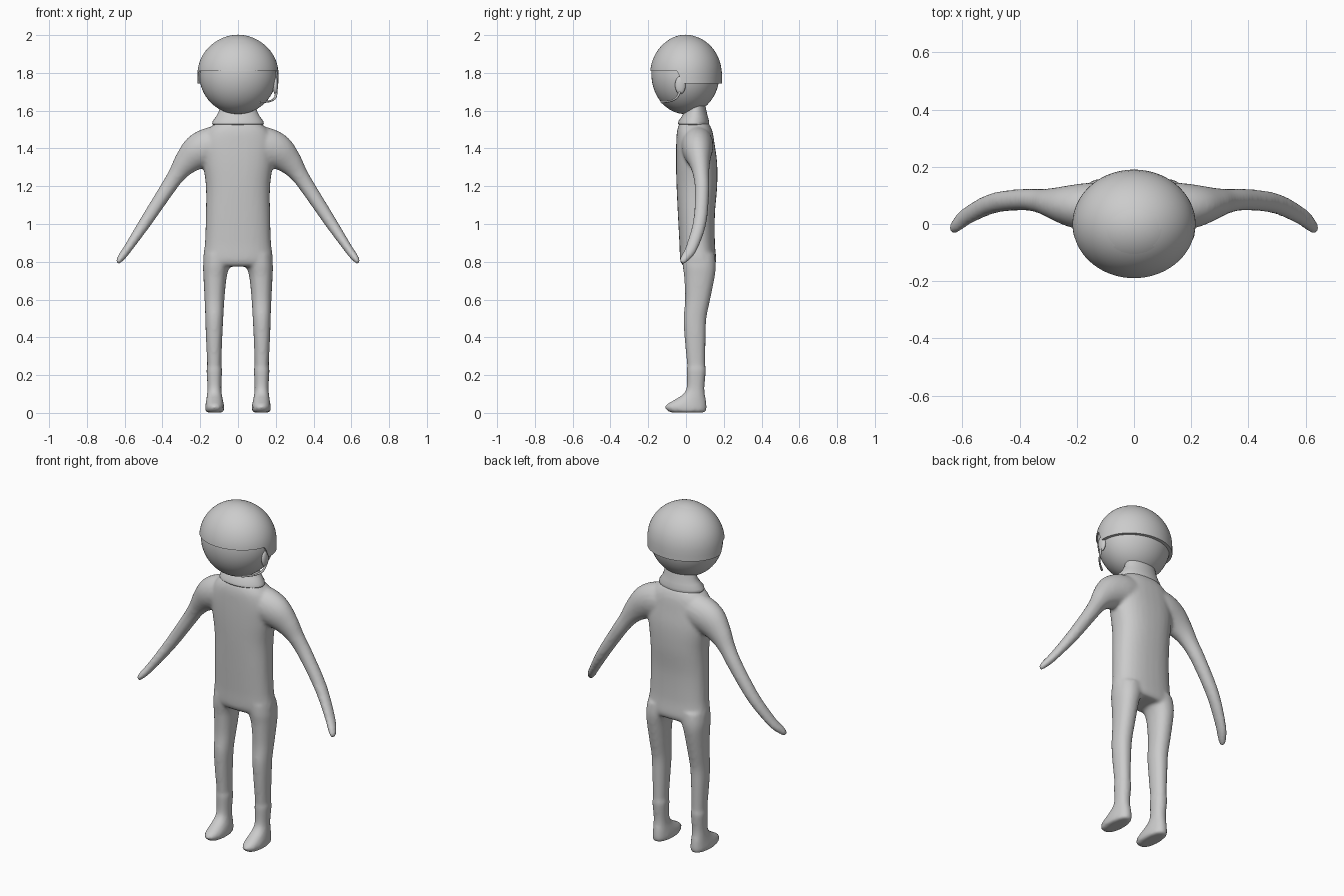
import bpy, bmesh, math
from mathutils import Vector

if "Cube" in bpy.data.objects:
    bpy.data.objects.remove(bpy.data.objects["Cube"])

GREY = bpy.data.materials.new("light grey")
GREY.diffuse_color = (0.6, 0.6, 0.6, 1)
GREY.use_nodes = True
GREY.node_tree.nodes["Principled BSDF"].inputs["Base Color"].default_value = GREY.diffuse_color


def spline(rows, steps=5):
    """Smooth interpolation through rows of numbers."""
    out = []
    for i in range(len(rows) - 1):
        a, b = rows[max(i - 1, 0)], rows[i]
        c, d = rows[i + 1], rows[min(i + 2, len(rows) - 1)]
        for s in range(steps):
            t = s / steps
            out.append([0.5 * (2 * q + (r - p) * t + (2 * p - 5 * q + 4 * r - u) * t * t
                        + (3 * q - p - 3 * r + u) * t ** 3) for p, q, r, u in zip(a, b, c, d)])
    return out + [list(rows[-1])]


def loft(bm, rings):
    """Skin closed rings of points and cap both ends."""
    vs = [[bm.verts.new(p) for p in r] for r in rings]
    n = len(vs[0])
    for a, b in zip(vs, vs[1:]):
        for i in range(n):
            j = (i + 1) % n
            bm.faces.new((a[i], a[j], b[j], b[i]))
    bm.faces.new(vs[0][::-1])
    bm.faces.new(vs[-1])


def level_rings(rows, power=2.0, n=32):
    """Horizontal rings from rows of z, x min, x max, y front, y back."""
    rings = []
    for z, x0, x1, y0, y1 in rows:
        ring = []
        for i in range(n):
            a = 2 * math.pi * i / n
            c, s = math.cos(a), math.sin(a)
            ring.append(((x0 + x1) / 2 + (x1 - x0) / 2 * math.copysign(abs(c) ** (2 / power), c),
                         (y0 + y1) / 2 + (y1 - y0) / 2 * math.copysign(abs(s) ** (2 / power), s), z))
        rings.append(ring)
    return rings


def tube_rings(path, n=20):
    """Rings along a path of x, y, z, radius across, radius in depth."""
    rings = []
    for i, (x, y, z, ra, rb) in enumerate(path):
        d = Vector(path[min(i + 1, len(path) - 1)][:3]) - Vector(path[max(i - 1, 0)][:3])
        d.normalize()
        across = d.cross(Vector((0, 1, 0))).normalized()
        depth = across.cross(d)
        rings.append([Vector((x, y, z)) + across * ra * math.cos(2 * math.pi * k / n)
                      + depth * rb * math.sin(2 * math.pi * k / n) for k in range(n)])
    return rings


def mirrored(rings):
    return [[(-p[0], p[1], p[2]) for p in r] for r in rings]


def finish(bm, name, angle=40):
    bmesh.ops.recalc_face_normals(bm, faces=bm.faces)
    me = bpy.data.meshes.new(name)
    bm.to_mesh(me)
    bm.free()
    me.materials.append(GREY)
    ob = bpy.data.objects.new(name, me)
    bpy.context.collection.objects.link(ob)
    bpy.ops.object.select_all(action='DESELECT')
    ob.select_set(True)
    bpy.context.view_layer.objects.active = ob
    bpy.ops.object.shade_smooth_by_angle(angle=math.radians(angle))
    return ob


# Body: torso, arms and legs fused into one smooth skin
bm = bmesh.new()
torso = [(0.775, -.165, .165, -.01, .145), (0.805, -.185, .185, -.03, .16),
         (0.9, -.175, .175, -.035, .153), (1.05, -.17, .17, -.043, .153),
         (1.2, -.17, .17, -.05, .165), (1.32, -.185, .185, -.053, .165),
         (1.42, -.19, .19, -.052, .152), (1.49, -.165, .165, -.048, .14),
         (1.535, -.12, .12, -.035, .12)]
loft(bm, level_rings(spline(torso), 2.4))
arm = [(.06, .06, 1.43, .09, .08), (.14, .06, 1.413, .10, .085), (.21, .063, 1.382, .094, .076),
       (.275, .072, 1.325, .068, .056), (.325, .08, 1.26, .047, .043),
       (.385, .085, 1.17, .04, .038), (.49, .073, 1.01, .033, .036),
       (.58, .03, .875, .024, .032), (.62, -.005, .82, .02, .025), (.638, -.024, .795, .011, .013)]
leg = [(.84, .03, .178, -.02, .152), (.78, .042, .185, -.018, .158), (.72, .06, .183, -.01, .152),
       (.6, .072, .177, -.005, .128), (.5, .078, .173, -.013, .108), (.4, .083, .17, -.008, .104),
       (.25, .088, .163, .006, .102), (.23, .084, .167, .004, .106), (.14, .088, .162, .004, .098),
       (.1, .086, .164, -.015, .1), (.07, .08, .168, -.06, .106), (.045, .075, .172, -.102, .109),
       (.025, .073, .174, -.112, .11), (.002, .077, .17, -.085, .106)]
for rings in (tube_rings(spline(arm)), level_rings(spline(leg, 4), 2.2)):
    loft(bm, rings)
    loft(bm, mirrored(rings))
body = finish(bm, "body")
fuse = body.modifiers.new("fuse", 'REMESH')
fuse.mode = 'VOXEL'
fuse.voxel_size = 0.01
fuse.use_smooth_shade = True
soften = body.modifiers.new("soften", 'SMOOTH')
soften.factor = 0.5
soften.iterations = 6

# Collar with a rolled lower edge, narrowing into the neck
bm = bmesh.new()
loft(bm, level_rings([(1.515, -.125, .125, -.03, .118), (1.53, -.137, .137, -.042, .122),
                      (1.545, -.134, .134, -.04, .122), (1.57, -.115, .115, -.022, .115),
                      (1.6, -.1, .1, -.005, .108), (1.64, -.095, .095, 0, .1)]))
finish(bm, "collar")

# Head
bm = bmesh.new()
bmesh.ops.create_uvsphere(bm, u_segments=48, v_segments=32, radius=1)
for v in bm.verts:
    v.co = (v.co.x * .205, v.co.y * .18 - .003, 1.792 + v.co.z * .21)
finish(bm, "head")

# Helmet: domed shell, higher over the face and lower from the ears back
bm = bmesh.new()
SEG, ROWS, RIM = 96, 18, 1.79
columns = []
for i in range(SEG):
    a = 2 * math.pi * i / SEG
    c, s = math.cos(a), math.sin(a)
    t = min(max((s * .19 + .05) / .035, 0), 1)
    edge = 1.81 + (1.744 - 1.81) * t * t * (3 - 2 * t)
    col = []
    for k in range(1, ROWS + 1):
        z = RIM + .21 * math.cos(math.pi / 2 * k / ROWS)
        if k > ROWS * 0.8:
            f = (k / ROWS - .8) / .2
            top = RIM + .21 * math.cos(math.pi / 2 * .8)
            z = top + (edge - top) * f
        r = math.sqrt(max(0, 1 - (max(z - RIM, 0) / .21) ** 2))
        col.append((c * r * .215, s * r * .19, z))
    col.append((c * .198, s * .172, edge))
    columns.append([bm.verts.new(p) for p in col])
crown = bm.verts.new((0, 0, 2.0))
for i in range(SEG):
    a, b = columns[i], columns[(i + 1) % SEG]
    bm.faces.new((crown, a[0], b[0]))
    for k in range(ROWS):
        bm.faces.new((a[k], a[k + 1], b[k + 1], b[k]))
finish(bm, "helmet")

# Earpiece and thin microphone boom on one side
bm = bmesh.new()
bmesh.ops.create_uvsphere(bm, u_segments=20, v_segments=12, radius=1)
for v in bm.verts:
    v.co = (.198 + v.co.x * .014, -.03 + v.co.y * .028, 1.735 + v.co.z * .048)
finish(bm, "earpiece")
bm = bmesh.new()
boom = [(.203, -.032, 1.70, .007, .007), (.196, -.05, 1.668, .006, .006),
        (.168, -.085, 1.65, .005, .005), (.115, -.13, 1.645, .006, .006)]
loft(bm, tube_rings(spline(boom), 10))
finish(bm, "microphone_boom")
